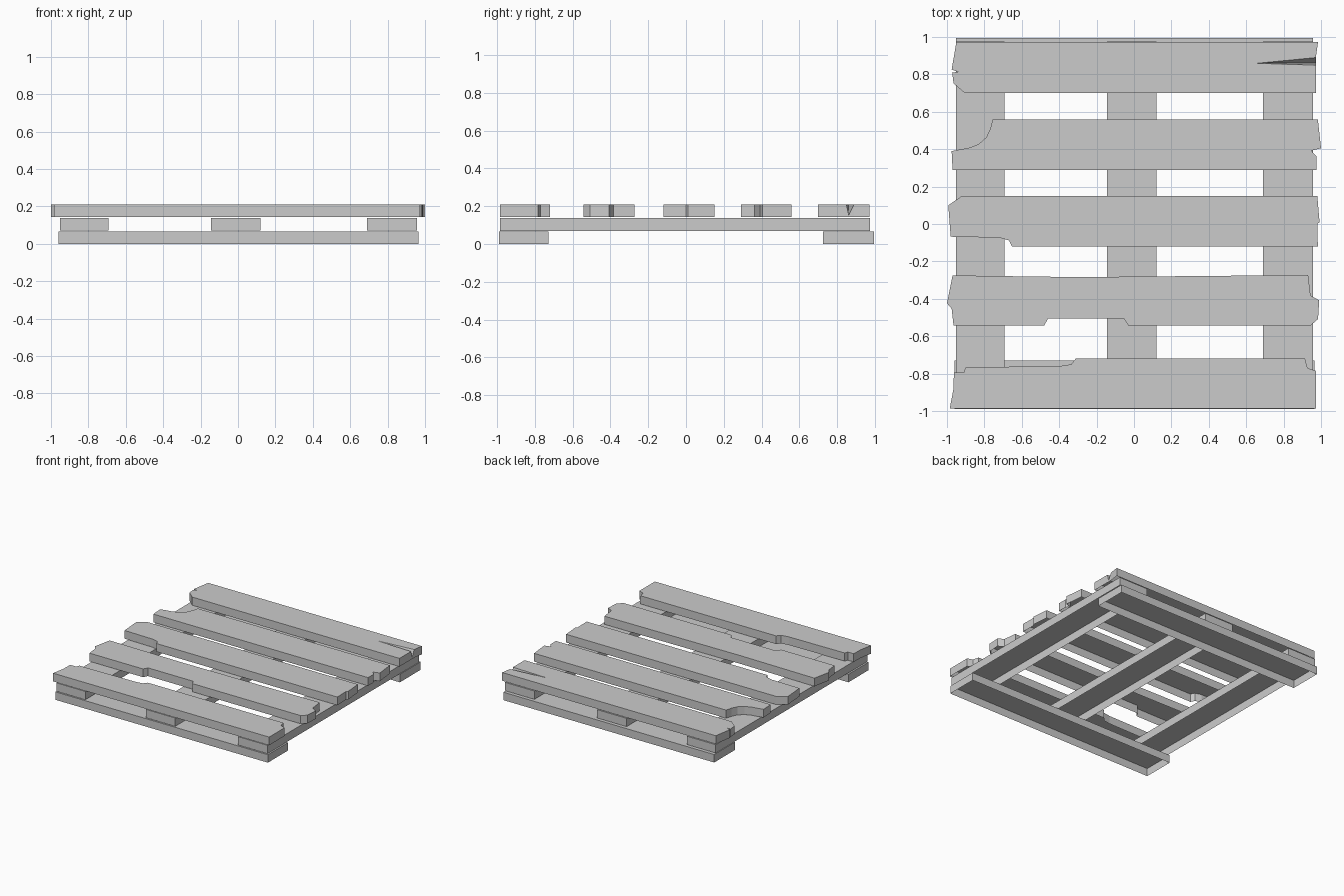
import bpy, bmesh

if "Cube" in bpy.data.objects:
    bpy.data.objects.remove(bpy.data.objects["Cube"])


def prism(name, outline, z0, z1):
    """Extrude a flat outline from z0 up to z1."""
    bm = bmesh.new()
    face = bm.faces.new([bm.verts.new((x, y, z0)) for x, y in outline])
    top = bmesh.ops.extrude_face_region(bm, geom=[face])["geom"]
    verts = [g for g in top if isinstance(g, bmesh.types.BMVert)]
    bmesh.ops.translate(bm, verts=verts, vec=(0, 0, z1 - z0))
    bmesh.ops.recalc_face_normals(bm, faces=bm.faces)
    mesh = bpy.data.meshes.new(name)
    bm.to_mesh(mesh)
    bm.free()
    obj = bpy.data.objects.new(name, mesh)
    bpy.context.collection.objects.link(obj)
    return obj


def box(name, x0, x1, y0, y1, z0, z1):
    return prism(name, [(x0, y0), (x1, y0), (x1, y1), (x0, y1)], z0, z1)


def open_bottom(obj):
    """Remove the underside so the board is an open shell."""
    bm = bmesh.new()
    bm.from_mesh(obj.data)
    under = [f for f in bm.faces if f.normal.z < -0.95]
    bmesh.ops.delete(bm, geom=under, context="FACES")
    bm.to_mesh(obj.data)
    bm.free()


parts = []

# Bottom boards
parts.append(box("bottom_board_front", -0.96, 0.964, -0.99, -0.729, 0.0, 0.065))
parts.append(box("bottom_board_back", -0.952, 0.957, 0.726, 0.995, 0.0, 0.065))

# Stringers running front to back
for side, x0, x1 in (("left", -0.952, -0.692), ("middle", -0.145, 0.121), ("right", 0.69, 0.957)):
    parts.append(box("stringer_" + side, x0, x1, -0.985, 0.975, 0.07, 0.138))

# Top boards with worn and broken edges
boards = {
    "front": [(-0.985, -0.986), (0.972, -0.986), (0.972, -0.785), (0.928, -0.77), (0.914, -0.72),
              (-0.312, -0.72), (-0.335, -0.75), (-0.40, -0.76), (-0.90, -0.766), (-0.91, -0.793),
              (-0.963, -0.793), (-0.965, -0.88)],
    "second": [(-0.965, -0.543), (-0.48, -0.543), (-0.46, -0.506), (-0.055, -0.506), (-0.03, -0.543),
               (0.944, -0.543), (0.984, -0.508), (0.99, -0.408), (0.944, -0.383), (0.931, -0.273),
               (-0.30, -0.284), (-0.97, -0.275), (-1.0, -0.424), (-0.975, -0.453)],
    "middle": [(-0.653, -0.12), (0.983, -0.12), (0.98, 0.0), (0.992, 0.01), (0.98, 0.15),
               (-0.92, 0.15), (-0.993, 0.10), (-0.98, -0.068), (-0.72, -0.073), (-0.668, -0.088)],
    "fourth": [(-0.97, 0.29), (0.975, 0.29), (0.975, 0.362), (0.948, 0.392), (1.0, 0.405),
               (0.983, 0.56), (-0.755, 0.56), (-0.768, 0.51), (-0.79, 0.463), (-0.83, 0.428),
               (-0.88, 0.408), (-0.975, 0.39)],
    "back": [(-0.905, 0.70), (0.972, 0.70), (0.972, 0.89), (0.984, 0.972), (-0.95, 0.972),
             (-0.975, 0.825), (-0.937, 0.813), (-0.972, 0.81), (-0.965, 0.752)],
}
planks = {k: prism("top_board_" + k, pts, 0.143, 0.21) for k, pts in boards.items()}
parts.extend(planks.values())

# Wedge-shaped split in the right end of the back board
bm = bmesh.new()
pts = [(0.64, 0.859, 0.213), (0.99, 0.893, 0.213), (0.99, 0.848, 0.213), (0.99, 0.862, 0.15)]
v = [bm.verts.new(p) for p in pts]
for ids in ((0, 1, 2), (0, 1, 3), (1, 2, 3), (0, 2, 3)):
    bm.faces.new([v[i] for i in ids])
bmesh.ops.recalc_face_normals(bm, faces=bm.faces)
mesh = bpy.data.meshes.new("split_cutter")
bm.to_mesh(mesh)
bm.free()
cutter = bpy.data.objects.new("split_cutter", mesh)
bpy.context.collection.objects.link(cutter)
cutter.hide_render = True

back = planks["back"]
mod = back.modifiers.new("split", "BOOLEAN")
mod.operation = "DIFFERENCE"
mod.solver = "EXACT"
mod.object = cutter
bpy.context.view_layer.objects.active = back
bpy.ops.object.modifier_apply(modifier="split")
bpy.data.objects.remove(cutter)

# The boards are open underneath
for obj in parts:
    open_bottom(obj)
